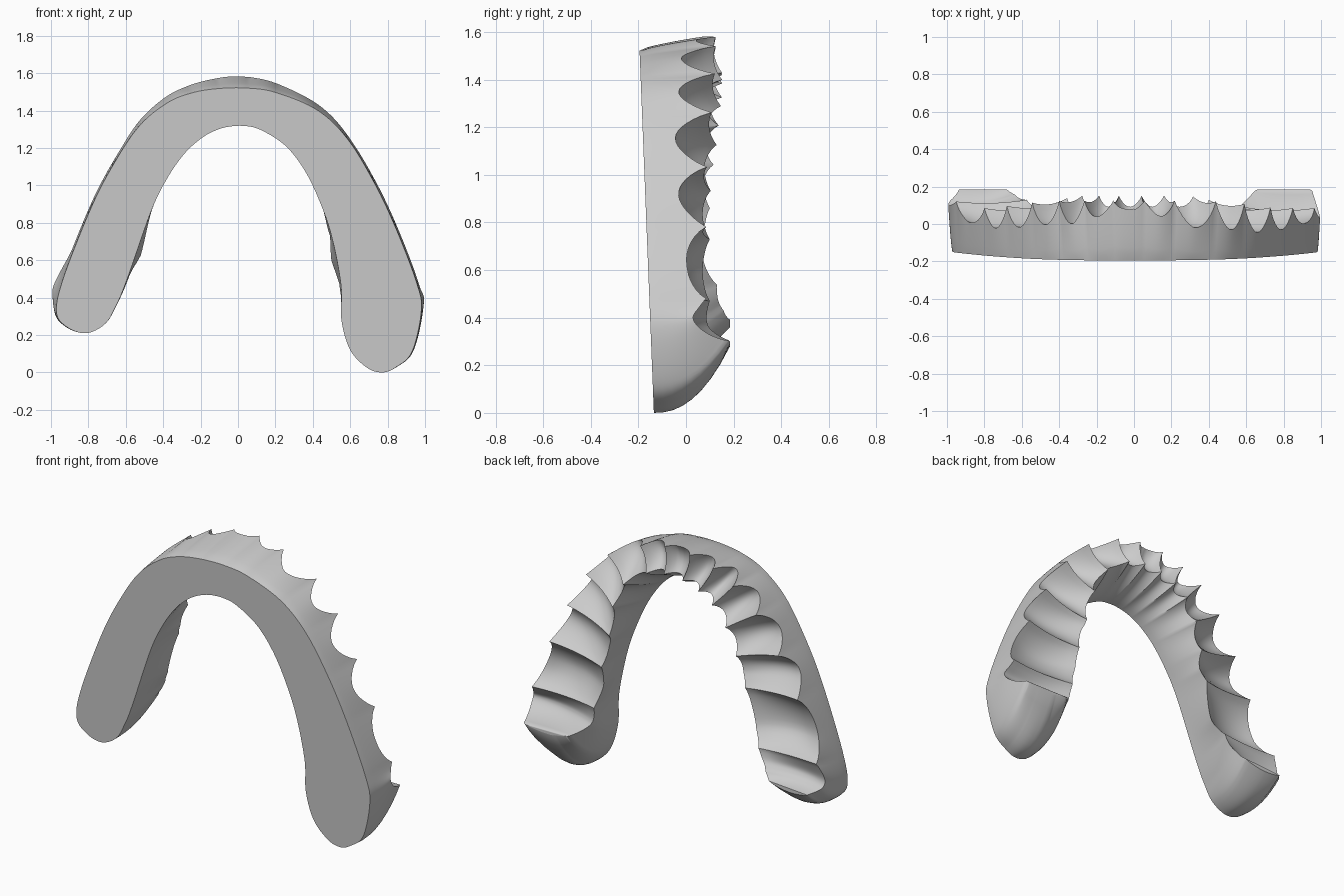
import bpy, bmesh, math
from mathutils import Vector

cube = bpy.data.objects.get("Cube")
if cube:
    bpy.data.objects.remove(cube, do_unlink=True)

# Outlines of the flat base in (x, z), tip to tip; one key per tooth boundary
OUTER = [(-.81, .21), (-.91, .24), (-.97, .32), (-.935, .50), (-.79, .87), (-.67, 1.105), (-.53, 1.315),
         (-.38, 1.44), (-.245, 1.495), (-.10, 1.518), (.05, 1.52), (.20, 1.497), (.42, 1.405),
         (.58, 1.255), (.72, 1.03), (.84, .78), (.955, .48), (.98, .33), (.93, .11), (.84, .025), (.77, 0)]
INNER = [(-.81, .21), (-.71, .26), (-.65, .36), (-.592, .50), (-.465, .86), (-.38, 1.035), (-.29, 1.165),
         (-.205, 1.245), (-.135, 1.287), (-.06, 1.312), (.03, 1.318), (.12, 1.297), (.25, 1.215),
         (.35, 1.09), (.43, .93), (.50, .73), (.55, .47), (.553, .28), (.60, .12), (.69, .025), (.77, 0)]
KEYS = len(OUTER) - 1
FIRST, LAST = 3, 16        # keys where the end sockets meet the molars
STEPS = 14
WALL = 8
FLOOR = 10


def clamp(v):
    return max(0.0, min(1.0, v))


def curve(points, other, u):
    """Smooth curve through the points, continuing round the tip into the other outline."""
    pts = [Vector(p) for p in [other[1]] + points + [other[-2]]]
    i = min(int(u), KEYS - 1)
    t = u - i
    a, b, c, d = pts[i:i + 4]
    return 0.5 * (2 * b + (c - a) * t + (2 * a - 5 * b + 4 * c - d) * t * t
                  + (3 * b - a - 3 * c + d) * t ** 3)


def valley(u):
    """0 on the ridge between two sockets, 1 in the middle of a socket."""
    if u < FIRST:
        phase = clamp((FIRST - u) / 2)
    elif u > LAST:
        phase = clamp((u - LAST) / 2)
    else:
        phase = u % 1.0
    return max(0.0, math.sin(math.pi * phase)) ** 0.8


def base_y(z):
    return -0.135 - 0.0395 * z


def section(u):
    """Closed ring of points around the arch at one station."""
    out, inn = curve(OUTER, INNER, u), curve(INNER, OUTER, u)
    across = out - inn
    width = across.length
    side = across.normalized() if width > 1e-6 else Vector((0, 0))
    side *= min(1.0, width / 0.15)
    mid_z = (out.y + inn.y) / 2
    left = out.x > 0
    tip_z, rise = (0.0, 0.28) if left else (0.21, 0.15)
    front = clamp((mid_z - 0.95) / 0.4)
    centre = clamp(1.2 - abs(out.x) / 0.25)
    molar = clamp(1 - abs(mid_z - 0.62) / 0.28)
    v = valley(u)

    def end(z):
        return clamp(1 - (z - tip_z) / 0.45) ** 1.3

    e = min(1.0, 1.35 * end(mid_z))
    peak = 0.10 + 0.04 * front + 0.085 * e
    depth = 0.08 + 0.065 * clamp((mid_z - 0.6) / 0.5) - 0.09 * centre
    y_out = peak - 0.015 * (1 - e) - v * depth * (1.0 if left else 0.85)
    y_in = peak + 0.012 * front - v * (0.03 + 0.03 * front)
    push_out = side * (0.01 + 0.05 * clamp(1.1 - abs(out.x) / 0.55) + 0.015 * e)
    inset = 0.05 if left else -0.03
    push_in = side * (0.11 * front - 0.03 * molar * (0.5 + 0.5 * v) + inset * e)

    def wall(p, push, y_rim, s, power):
        q = p + push * s ** power
        z = q.y + rise * end(p.y) * s ** 2.3
        y0 = base_y(p.y)
        return Vector((q.x, y0 + (y_rim - y0) * s, z))

    ring = [wall(out, push_out, y_out, k / WALL, 0.7) for k in range(WALL + 1)]
    inner = [wall(inn, push_in, y_in, k / WALL, 1.5) for k in range(WALL + 1)]
    # concave socket floor between the two rims, with a low saddle on the ridges
    dip = (0.03 + 0.02 * molar) * v + 0.02 * (1 - v) * (1 - e)
    for k in range(1, FLOOR):
        w = k / FLOOR
        p = ring[WALL].lerp(inner[WALL], w)
        p.y -= 4 * w * (1 - w) * dip
        ring.append(p)
    ring += reversed(inner)
    # flat base
    for k in range(1, 4):
        ring.append(inner[0].lerp(ring[0], k / 4))
    return ring


# Gum arch with its sockets
bm = bmesh.new()
rings = [[bm.verts.new(p) for p in section(i / STEPS)] for i in range(KEYS * STEPS + 1)]
for a, b in zip(rings, rings[1:]):
    for k in range(len(a)):
        n = (k + 1) % len(a)
        bm.faces.new((a[k], a[n], b[n], b[k]))
bmesh.ops.remove_doubles(bm, verts=bm.verts, dist=1e-4)
bmesh.ops.recalc_face_normals(bm, faces=bm.faces)
mesh = bpy.data.meshes.new("gum_arch")
bm.to_mesh(mesh)
bm.free()
arch = bpy.data.objects.new("gum_arch", mesh)
bpy.context.collection.objects.link(arch)

# Plain grey
grey = bpy.data.materials.new("plain_grey")
grey.use_nodes = True
colour = (0.6, 0.6, 0.6, 1)
grey.diffuse_color = colour
grey.node_tree.nodes["Principled BSDF"].inputs["Base Color"].default_value = colour
mesh.materials.append(grey)

bpy.ops.object.select_all(action='DESELECT')
arch.select_set(True)
bpy.context.view_layer.objects.active = arch
bpy.ops.object.shade_smooth_by_angle(angle=math.radians(45))
